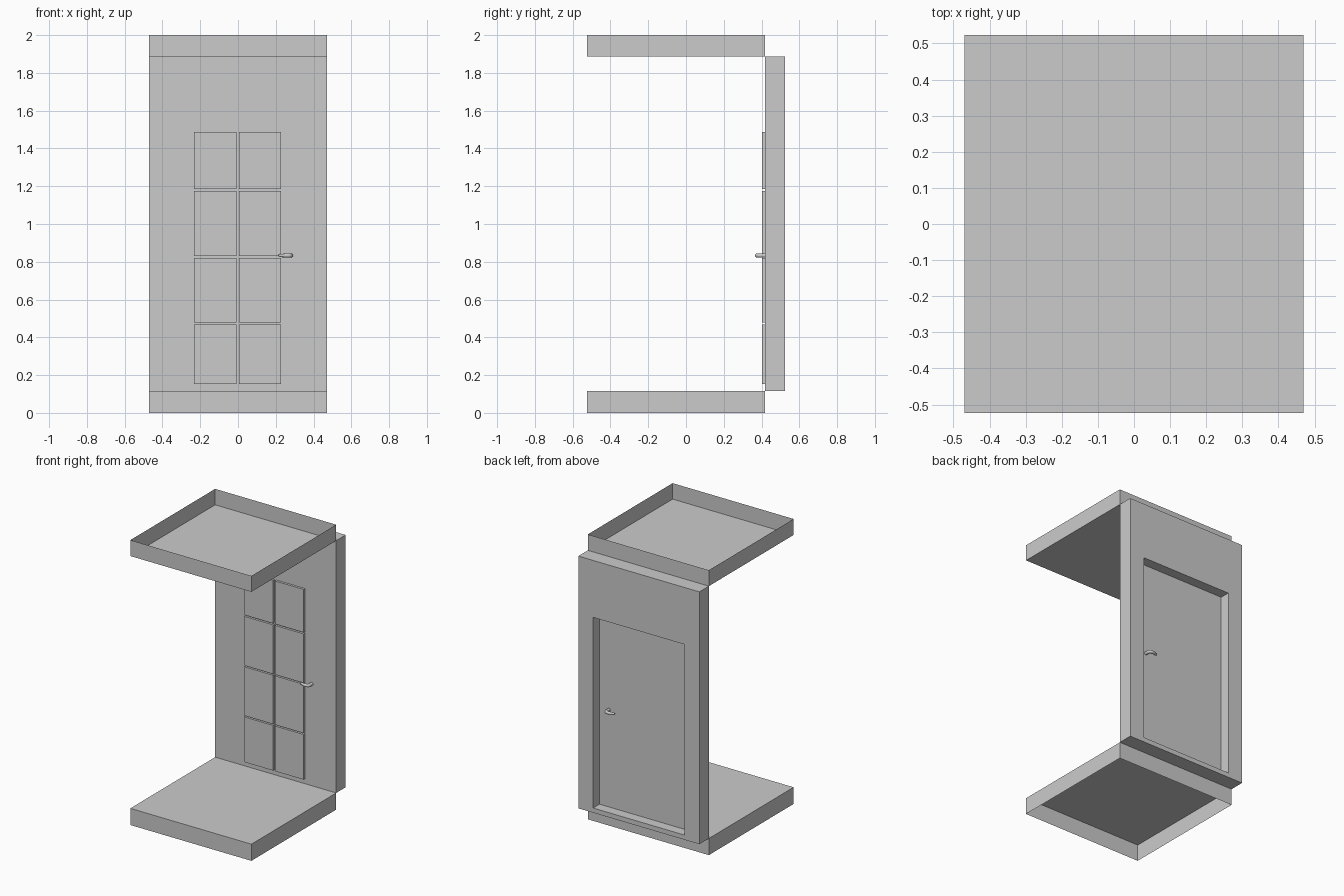
import bpy, bmesh
from mathutils import Vector

if "Cube" in bpy.data.objects:
    bpy.data.objects.remove(bpy.data.objects["Cube"])


def finish(name, bm):
    bmesh.ops.recalc_face_normals(bm, faces=bm.faces)
    me = bpy.data.meshes.new(name)
    bm.to_mesh(me)
    bm.free()
    ob = bpy.data.objects.new(name, me)
    bpy.context.collection.objects.link(ob)
    return ob


def box(name, lo, hi, open_z=None):
    """Box from corner to corner; open_z = height of the face left open."""
    lo, hi = Vector(lo), Vector(hi)
    bm = bmesh.new()
    bmesh.ops.create_cube(bm, size=1)
    bmesh.ops.scale(bm, vec=hi - lo, verts=bm.verts)
    bmesh.ops.translate(bm, vec=(lo + hi) / 2, verts=bm.verts)
    if open_z is not None:
        gone = [f for f in bm.faces
                if all(abs(v.co.z - open_z) < 1e-4 for v in f.verts)]
        bmesh.ops.delete(bm, geom=gone, context='FACES')
    return finish(name, bm)


W, FRONT, WALL, BACK = 0.47, -0.523, 0.418, 0.523
Z0, Z1 = 0.117, 1.888
DOOR_W, DOOR_Z0, DOOR_Z1, DOOR_BACK = 0.355, 0.15, 1.488, 0.452

# Floor and ceiling: trays with thin skirts, open below / above
box("floor", (-W, FRONT, 0), (W, WALL, Z0), open_z=0)
box("ceiling", (-W, FRONT, Z1), (W, WALL, 2), open_z=2)

# Wall with door opening: ring of quads extruded through its thickness
bm = bmesh.new()


def ring(w, a, b):
    return [bm.verts.new((x, WALL, z))
            for x, z in ((-w, a), (w, a), (w, b), (-w, b))]


outer, inner = ring(W, Z0, Z1), ring(DOOR_W, DOOR_Z0, DOOR_Z1)
quads = [bm.faces.new((outer[i], outer[(i + 1) % 4], inner[(i + 1) % 4], inner[i]))
         for i in range(4)]
ext = bmesh.ops.extrude_face_region(bm, geom=quads, use_keep_orig=True)
bmesh.ops.translate(bm, vec=(0, BACK - WALL, 0),
                    verts=[g for g in ext["geom"] if isinstance(g, bmesh.types.BMVert)])
finish("wall", bm)

# Door leaf, flush inside and recessed outside
box("door", (-DOOR_W, WALL, DOOR_Z0), (DOOR_W, DOOR_BACK, DOOR_Z1))

# Raised door panels, two columns by four rows
for r, (a, b) in enumerate(((0.152, 0.469), (0.478, 0.821), (0.83, 1.175), (1.185, 1.487))):
    for c, (x0, x1) in enumerate(((-0.232, -0.009), (0.004, 0.228))):
        box(f"door_panel_{r}_{c}", (x0, 0.402, a), (x1, WALL, b))


# Lever handles: stem out of the door, then a bent arm
def handle(name, y, d):
    path = [(0.281, 0.0, 0.011), (0.281, 0.026, 0.011), (0.277, 0.037, 0.0115),
            (0.266, 0.042, 0.0115), (0.245, 0.040, 0.010), (0.222, 0.033, 0.008),
            (0.216, 0.031, 0.005)]
    cu = bpy.data.curves.new(name, 'CURVE')
    cu.dimensions = '3D'
    cu.bevel_depth = 1.0
    cu.bevel_resolution = 2
    cu.use_fill_caps = True
    sp = cu.splines.new('POLY')
    sp.points.add(len(path) - 1)
    for p, (x, off, rad) in zip(sp.points, path):
        p.co = (x, y + d * off, 0.833, 1)
        p.radius = rad
    sp.use_smooth = True
    ob = bpy.data.objects.new(name, cu)
    bpy.context.collection.objects.link(ob)


handle("inner_handle", WALL, -1)
handle("outer_handle", DOOR_BACK, 1)
